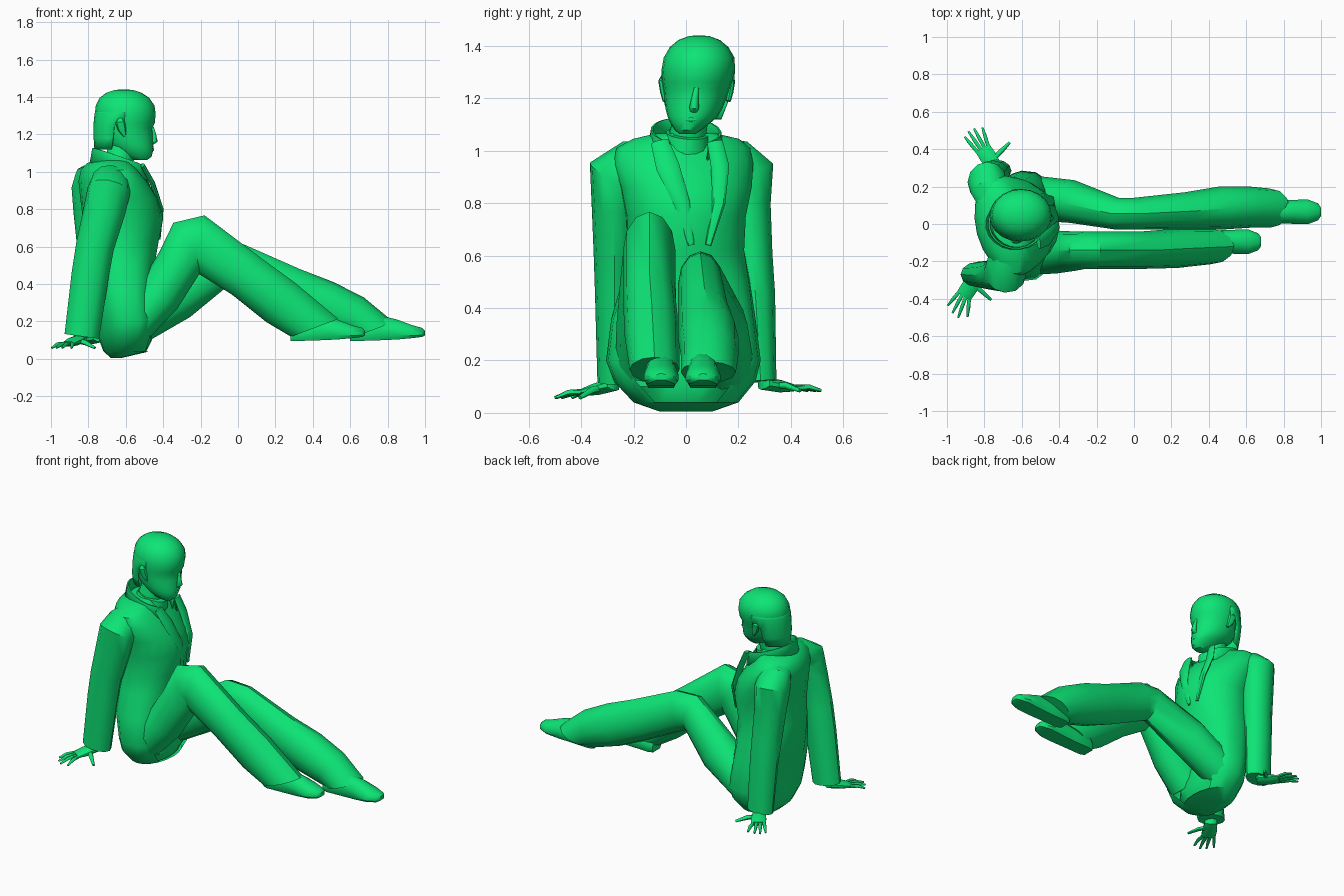
import bpy, bmesh, math
from mathutils import Vector

green = bpy.data.materials.new("green")
green.diffuse_color = (0.004, 0.78, 0.18, 1)


def finish(name, bm, angle=35):
    bmesh.ops.recalc_face_normals(bm, faces=bm.faces)
    me = bpy.data.meshes.new(name)
    bm.to_mesh(me)
    bm.free()
    me.materials.append(green)
    ob = bpy.data.objects.new(name, me)
    bpy.context.collection.objects.link(ob)
    bpy.ops.object.select_all(action='DESELECT')
    ob.select_set(True)
    bpy.context.view_layer.objects.active = ob
    bpy.ops.object.shade_smooth_by_angle(angle=math.radians(angle))
    return ob


def loft(name, rings, caps=(True, True), closed=True, drop=None, angle=35):
    """Skin a list of point rings; drop(centre) removes faces to leave an opening."""
    bm = bmesh.new()
    rows = [[bm.verts.new(p) for p in r] for r in rings]
    n = len(rows[0])
    for a, b in zip(rows, rows[1:]):
        for i in range(n if closed else n - 1):
            j = (i + 1) % n
            bm.faces.new((a[i], a[j], b[j], b[i]))
    if closed:
        for use, r in zip(caps, (rows[0], rows[-1])):
            if use:
                bm.faces.new(r)
    if drop:
        gone = [f for f in bm.faces if drop(f.calc_center_median())]
        bmesh.ops.delete(bm, geom=gone, context='FACES')
    return finish(name, bm, angle)


def tube(name, path, side=(0, 1, 0), n=12, angle=35, end=None):
    """Path entries: x, y, z, half height, half width along the side axis; end sets the last direction."""
    pts = [Vector(p[:3]) for p in path]
    rings = []
    for k, p in enumerate(pts):
        t = Vector((0, 0, 0))
        if k:
            t += (p - pts[k - 1]).normalized()
        if k < len(pts) - 1:
            t += (pts[k + 1] - p).normalized()
        elif end:
            t = Vector(end)
        up = t.cross(Vector(side)).normalized()
        s = up.cross(t).normalized()
        rings.append([p + up * path[k][3] * math.cos(a) + s * path[k][4] * math.sin(a)
                      for a in (2 * math.pi * i / n for i in range(n))])
    return loft(name, rings, angle=angle)


def flat_ring(z, cx, cy, rx, ry, twist=0, box=1, n=20):
    """Level ellipse; box below 1 squares off its front half."""
    c, s = math.cos(math.radians(twist)), math.sin(math.radians(twist))
    out = []
    for i in range(n):
        a = 2 * math.pi * i / n
        u, v = math.cos(a), math.sin(a)
        if u > 1e-6:
            u, v = u ** box, math.copysign(abs(v) ** box, v)
        u, v = rx * u, ry * v
        out.append((cx + u * c - v * s, cy + u * s + v * c, z))
    return out


# Jacket body, twisted towards the shoulders and open over the lap
loft("jacket_body", [flat_ring(*r) for r in [
    (0.005, -0.65, 0, 0.03, 0.10), (0.04, -0.595, 0, 0.125, 0.20), (0.12, -0.60, -0.005, 0.15, 0.27, 0, .7),
    (0.20, -0.60, -0.01, 0.155, 0.295, 0, .6), (0.36, -0.625, -0.01, 0.17, 0.275, 0, .65),
    (0.50, -0.635, 0, 0.19, 0.245, 4, .8), (0.62, -0.63, 0, 0.205, 0.225, 10),
    (0.75, -0.615, 0, 0.215, 0.23, 13), (0.86, -0.635, 0, 0.205, 0.255, 15),
    (0.95, -0.67, -0.01, 0.175, 0.275, 15), (1.01, -0.69, -0.01, 0.14, 0.265, 15),
    (1.045, -0.69, 0, 0.11, 0.21, 15), (1.065, -0.67, 0, 0.085, 0.12, 10)]],
    drop=lambda c: 0.045 < c.z < 0.36 and c.x > -0.475)

# Hips inside the jacket
loft("trouser_seat", [flat_ring(*r) for r in [
    (0.04, -0.57, 0, 0.08, 0.16), (0.10, -0.58, 0, 0.12, 0.22), (0.24, -0.60, 0, 0.12, 0.22),
    (0.38, -0.62, 0, 0.12, 0.19)]])

# Sleeves
tube("right_sleeve", [
    (-0.68, -0.08, 0.975, 0.06, 0.08), (-0.68, -0.20, 0.955, 0.09, 0.105), (-0.69, -0.26, 0.90, 0.12, 0.115),
    (-0.715, -0.272, 0.79, 0.088, 0.112), (-0.765, -0.272, 0.60, 0.08, 0.102),
    (-0.79, -0.272, 0.45, 0.075, 0.10), (-0.835, -0.27, 0.12, 0.068, 0.093)], side=(1, 0, 0))
tube("left_sleeve", [
    (-0.73, 0.08, 0.99, 0.06, 0.08), (-0.775, 0.185, 0.965, 0.085, 0.10), (-0.785, 0.225, 0.91, 0.115, 0.105),
    (-0.78, 0.235, 0.79, 0.088, 0.10), (-0.765, 0.25, 0.60, 0.08, 0.095),
    (-0.755, 0.265, 0.45, 0.075, 0.09), (-0.74, 0.285, 0.12, 0.06, 0.085)], side=(1, 0, 0))

# Trouser legs, hems cut nearly level above the shoes
tube("right_trouser_leg", [
    (-0.55, -0.15, 0.19, 0.11, 0.12), (-0.42, -0.15, 0.34, 0.12, 0.115), (-0.315, -0.145, 0.51, 0.122, 0.105),
    (-0.26, -0.14, 0.61, 0.145, 0.10), (-0.21, -0.14, 0.62, 0.15, 0.10), (0.04, -0.14, 0.445, 0.125, 0.10),
    (0.23, -0.13, 0.30, 0.13, 0.105), (0.41, -0.12, 0.165, 0.135, 0.095)], end=(0.35, 0, -0.93))
tube("left_trouser_leg", [
    (-0.55, 0.14, 0.18, 0.11, 0.12), (-0.33, 0.12, 0.33, 0.13, 0.115), (-0.09, 0.055, 0.50, 0.12, 0.085),
    (0.0, 0.055, 0.49, 0.125, 0.085), (0.28, 0.07, 0.36, 0.13, 0.10), (0.46, 0.085, 0.285, 0.135, 0.115),
    (0.62, 0.09, 0.22, 0.12, 0.11), (0.725, 0.085, 0.155, 0.115, 0.105)], end=(0.35, 0, -0.93))


# Shoes with flat soles: x, half width, sole height, top height
def shoe(name, x0, y0):
    rings = []
    for x, w, lo, hi in [(0, .045, .0, .07), (.03, .06, .0, .11), (.14, .06, .003, .14),
                         (.25, .064, .008, .115), (.33, .066, .015, .085), (.385, .045, .022, .07),
                         (.40, .022, .03, .055)]:
        prof = [(-.8, 0), (.8, 0), (1, .2), (1, .5), (.7, .85), (.25, 1), (-.25, 1), (-.7, .85), (-1, .5), (-1, .2)]
        rings.append([(x0 + x, y0 + w * u, 0.095 + lo + (hi - lo) * v) for u, v in prof])
    loft(name, rings)


shoe("right_shoe", 0.28, -0.095)
shoe("left_shoe", 0.60, 0.065)


# Hands: palm, four fingers and thumb spread on the ground
def hand(side, wrist, palm, tips, thumb, ztip):
    w, p = Vector(wrist), Vector(palm)
    d = (p - w)
    lat = Vector((-d.y, d.x, 0)).normalized()
    tube(side + "_palm", [(*(w + Vector((0, 0, .05))), .035, .035), (*w, .032, .04),
                          (*(w + d * .55), .024, .047), (*p, .014, .045)], side=lat, n=10)
    roots = [p + lat * (.034 - .0225 * i) for i in range(4)]
    if (Vector((*tips[0], 0)) - p).dot(lat) < (Vector((*tips[3], 0)) - p).dot(lat):
        roots.reverse()
    ends = list(zip(roots, tips, [.011] * 4)) + [(w + d * .3, thumb, .014)]
    for i, (r, t, rad) in enumerate(ends):
        e = Vector((*t, ztip))
        m = r.lerp(e, .5) + Vector((0, 0, .008))
        tube(f"{side}_finger_{i + 1}", [(*r, rad, rad), (*m, rad, rad), (*e, rad * .55, rad * .55)],
             side=lat, n=6, angle=60)


hand("right", (-0.845, -0.285, 0.105), (-0.91, -0.385, 0.08),
     [(-0.995, -0.435), (-0.97, -0.475), (-0.94, -0.50), (-0.89, -0.495)], (-0.765, -0.405), 0.058)
hand("left", (-0.745, 0.305, 0.11), (-0.81, 0.405, 0.095),
     [(-0.905, 0.465), (-0.885, 0.495), (-0.855, 0.51), (-0.81, 0.515)], (-0.665, 0.435), 0.085)


# Head rows: z, back x, front x, half width, centre y
def head_ring(z, xb, xf, hw, cy):
    return flat_ring(z, (xb + xf) / 2, cy, (xf - xb) / 2, hw)


loft("head", [head_ring(*r) for r in [
    (1.063, -0.56, -0.485, 0.03, 0.005), (1.08, -0.61, -0.462, 0.052, 0.008), (1.11, -0.66, -0.455, 0.08, 0.018),
    (1.13, -0.68, -0.452, 0.095, 0.025), (1.16, -0.72, -0.455, 0.108, 0.03), (1.20, -0.74, -0.455, 0.118, 0.036),
    (1.235, -0.75, -0.458, 0.125, 0.04), (1.262, -0.755, -0.445, 0.132, 0.043), (1.31, -0.765, -0.44, 0.14, 0.047),
    (1.355, -0.76, -0.447, 0.135, 0.05), (1.395, -0.74, -0.475, 0.112, 0.05),
    (1.422, -0.705, -0.515, 0.08, 0.05), (1.437, -0.66, -0.56, 0.04, 0.05), (1.44, -0.62, -0.60, 0.01, 0.05)]])

# Bobbed hair hanging over the back and sides
hair = loft("hair", [head_ring(*r) for r in [
    (1.12, -0.768, -0.50, 0.105, 0.035), (1.18, -0.772, -0.47, 0.127, 0.038), (1.25, -0.773, -0.45, 0.138, 0.044),
    (1.31, -0.767, -0.44, 0.1405, 0.047), (1.34, -0.758, -0.447, 0.135, 0.05)]],
    caps=(False, False), drop=lambda c: c.x > (-0.6 if c.z > 1.25 else -0.66))

# Nose, lips and ears
tube("nose", [(-0.457, 0.04, 1.24, 0.006, 0.009), (-0.450, 0.034, 1.20, 0.012, 0.013),
              (-0.445, 0.031, 1.165, 0.016, 0.019), (-0.457, 0.03, 1.15, 0.007, 0.014)], n=8, angle=60)
tube("lips", [(-0.466, -0.01, 1.117, 0.004, 0.004), (-0.455, 0.02, 1.119, 0.009, 0.008),
              (-0.466, 0.05, 1.12, 0.004, 0.004)], side=(1, 0, 0), n=6, angle=60)
for label, s in (("right", -1), ("left", 1)):
    y = 0.041 + s * 0.128
    tube(label + "_ear", [(-0.605, y - s * .008, 1.19, 0.008, 0.01), (-0.62, y, 1.225, 0.022, 0.012),
                          (-0.63, y + s * .005, 1.265, 0.026, 0.014), (-0.63, y, 1.285, 0.012, 0.008)], n=8)

# Neck and the shirt neckband
tube("neck", [(-0.655, 0.0, 1.0, 0.085, 0.085), (-0.63, 0.01, 1.08, 0.075, 0.07),
              (-0.61, 0.025, 1.18, 0.075, 0.07)], n=14)
tube("shirt_neckband", [(-0.635, 0.0, 1.0, 0.11, 0.095), (-0.62, 0.005, 1.065, 0.095, 0.082)], n=16)

# Standing collar, open at the front
angles = [math.radians(35 + 290 * i / 16) for i in range(17)]


def collar_row(scale, drop):
    return [(-0.63 + 0.15 * scale * math.cos(a + .12), 0.0 + 0.135 * scale * math.sin(a + .12),
             1.075 - 0.052 * math.cos(a) - drop) for a in angles]


collar = loft("collar", [collar_row(0.85, 0.08), collar_row(0.94, 0.0), collar_row(1.0, 0.0),
                         collar_row(1.1, 0.085)], closed=False)

# Lapels running down the chest
tube("right_lapel", [(-0.51, -0.10, 1.035, 0.012, 0.035), (-0.458, -0.07, 0.94, 0.014, 0.045),
                     (-0.41, -0.015, 0.80, 0.012, 0.03), (-0.42, 0.02, 0.64, 0.006, 0.012)], n=8)
tube("left_lapel", [(-0.52, 0.11, 1.035, 0.012, 0.03), (-0.49, 0.13, 0.94, 0.014, 0.035),
                    (-0.437, 0.125, 0.80, 0.012, 0.025), (-0.425, 0.085, 0.64, 0.006, 0.012)], n=8)

for ob in (hair, collar):
    mod = ob.modifiers.new("thickness", 'SOLIDIFY')
    mod.thickness = 0.006
    mod.offset = -1
